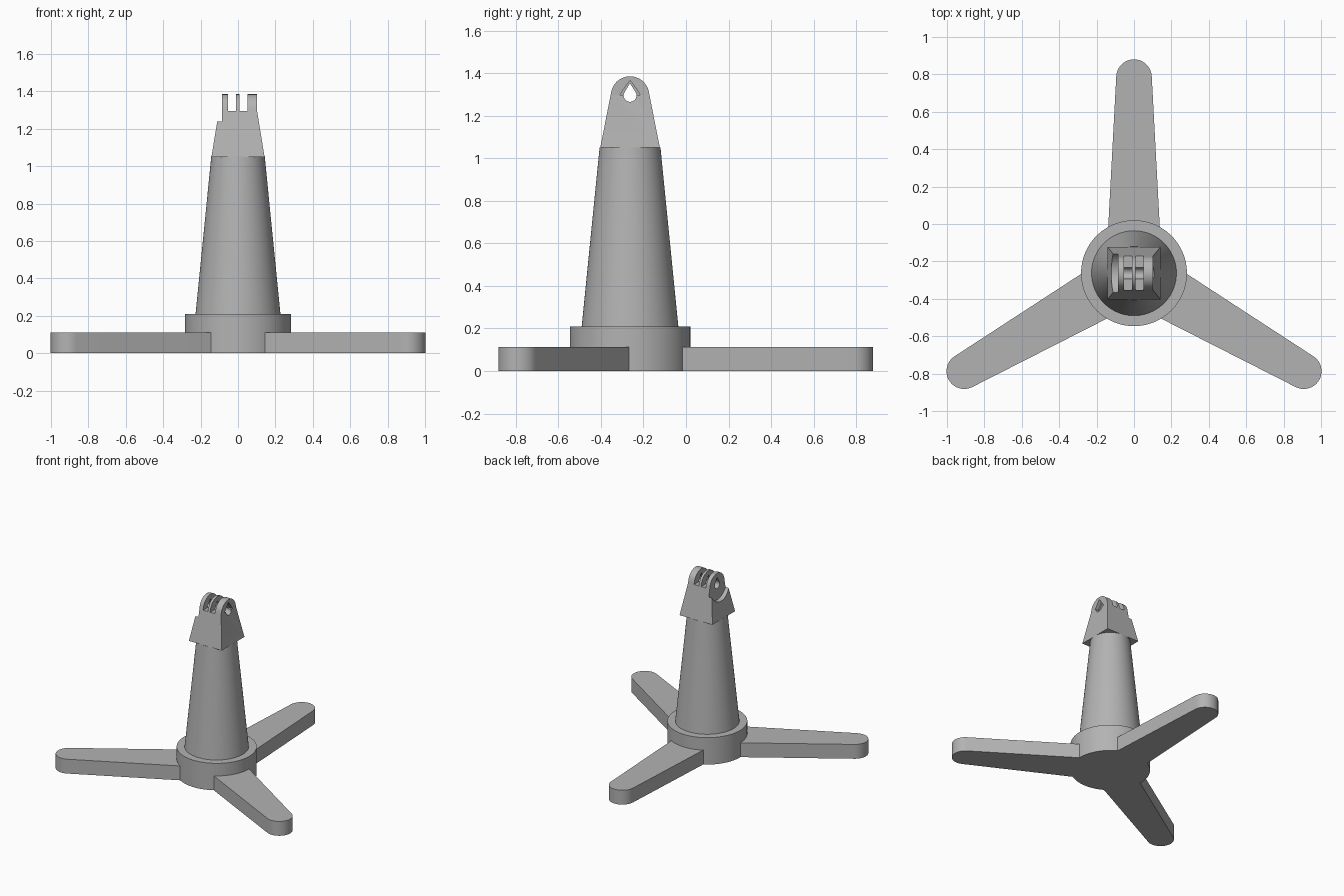
import bpy, bmesh
from math import sin, cos, pi, radians
from mathutils import Matrix, Vector

cube = bpy.data.objects.get("Cube")
if cube:
    bpy.data.objects.remove(cube, do_unlink=True)

CY = -0.263      # y of the column axis
PIVOT = 1.295    # height of the hinge hole

grey = bpy.data.materials.new("plain grey")
grey.use_nodes = True
grey.diffuse_color = (0.45, 0.45, 0.45, 1)
grey.node_tree.nodes["Principled BSDF"].inputs["Base Color"].default_value = (0.45, 0.45, 0.45, 1)


def make_object(name, bm, smooth=True):
    bmesh.ops.recalc_face_normals(bm, faces=bm.faces)
    mesh = bpy.data.meshes.new(name)
    bm.to_mesh(mesh)
    bm.free()
    mesh.materials.append(grey)
    obj = bpy.data.objects.new(name, mesh)
    bpy.context.collection.objects.link(obj)
    if smooth:
        shade(obj)
    return obj


def shade(obj):
    bpy.ops.object.select_all(action='DESELECT')
    obj.select_set(True)
    bpy.context.view_layer.objects.active = obj
    bpy.ops.object.shade_smooth_by_angle(angle=radians(30))


def prism(name, outline, axis, start, end, smooth=False):
    """Extrude a 2D outline along x, y or z."""
    place = {'x': lambda a, b: (start, a, b),
             'y': lambda a, b: (a, start, b),
             'z': lambda a, b: (a, b, start)}[axis]
    bm = bmesh.new()
    face = bm.faces.new([bm.verts.new(place(a, b)) for a, b in outline])
    new = bmesh.ops.extrude_face_region(bm, geom=[face])["geom"]
    step = Vector([(end - start) * (axis == k) for k in 'xyz'])
    bmesh.ops.translate(bm, vec=step, verts=[v for v in new if isinstance(v, bmesh.types.BMVert)])
    return make_object(name, bm, smooth)


def arc(cx, cy, r, first, last, n=24):
    angles = [radians(first + (last - first) * i / n) for i in range(n + 1)]
    return [(cx + r * cos(t), cy + r * sin(t)) for t in angles]


def frustum(name, r1, r2, z1, z2):
    bm = bmesh.new()
    bmesh.ops.create_cone(bm, cap_ends=True, segments=96, radius1=r1, radius2=r2, depth=z2 - z1,
                          matrix=Matrix.Translation((0, CY, (z1 + z2) / 2)))
    return make_object(name, bm)


def carve(obj, cutter, operation='DIFFERENCE'):
    cutter.hide_render = True
    mod = obj.modifiers.new("carve", 'BOOLEAN')
    mod.operation, mod.object, mod.solver = operation, cutter, 'EXACT'
    bpy.context.view_layer.objects.active = obj
    bpy.ops.object.modifier_apply(modifier=mod.name)
    bpy.data.objects.remove(cutter, do_unlink=True)


# Hub and tapered column
frustum("hub", 0.283, 0.283, 0, 0.21)
frustum("column", 0.228, 0.143, 0.2, 1.051)

# Three tapered legs with round tips
leg_outline = [(-0.143, 0.15), (0.143, 0.15)] + arc(0, 1.048, 0.095, 2.5, 177.5)
for i, name in enumerate(["back_leg", "right_leg", "left_leg"]):
    leg = prism(name, leg_outline, 'z', 0, 0.112, True)
    leg.data.transform(Matrix.Translation((0, CY, 0)) @ Matrix.Rotation(i * 2 * pi / 3, 4, 'Z'))

# Hinge head: side outline trimmed to the tapered front outline
side = [(CY - 0.14, 1.05), (CY + 0.14, 1.05)] + arc(CY, PIVOT, 0.09, 10, 170)
head = prism("hinge_head", side, 'x', -0.2, 0.2)
front = [(-0.142, 1.0), (-0.142, 1.05), (-0.102, PIVOT), (-0.102, 1.5),
         (0.102, 1.5), (0.102, PIVOT), (0.142, 1.05), (0.142, 1.0)]
carve(head, prism("front_trim", front, 'y', -1, 1), 'INTERSECT')

# Two slots between the prongs
for x1, x2 in [(-0.053, -0.011), (0.008, 0.05)]:
    slot = [(x1, PIVOT), (x2, PIVOT), (x2, 1.5), (x1, 1.5)]
    carve(head, prism("slot", slot, 'y', -1, 1))

# Round clearance on one side
carve(head, prism("clearance", arc(CY, PIVOT, 0.118, 0, 350, 35), 'x', -0.5, -0.085))

# Teardrop bolt hole and nut pocket
carve(head, prism("bolt_hole", arc(CY, PIVOT, 0.03, 150, 390) + [(CY, 1.352)], 'x', -0.5, 0.5))
pocket = [(CY - 0.048, PIVOT + 0.002), (CY + 0.048, PIVOT + 0.002),
          (CY + 0.03, 1.325), (CY, 1.366), (CY - 0.03, 1.325)]
carve(head, prism("nut_pocket", pocket, 'x', 0.075, 0.5))
shade(head)
